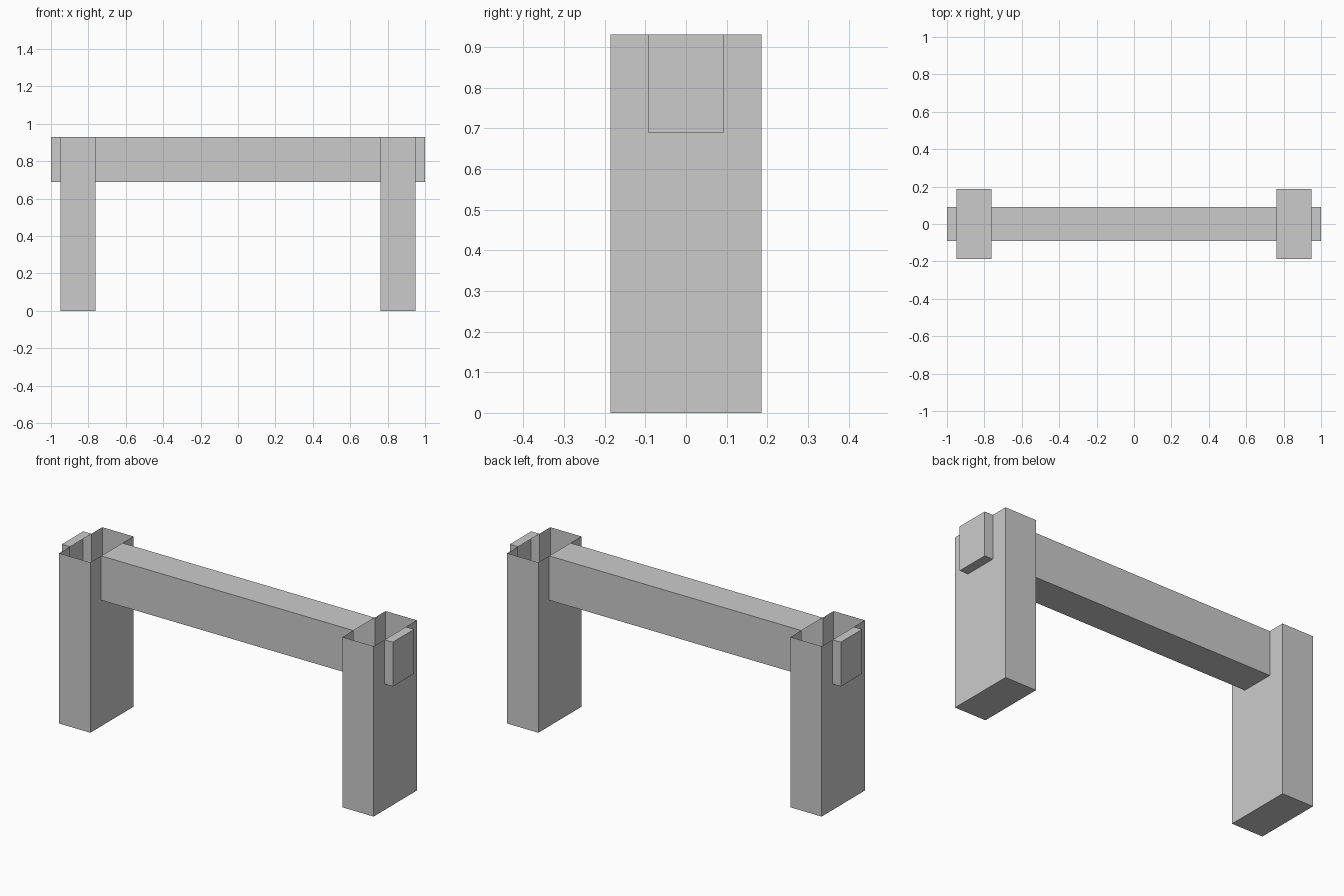
import bpy

if "Cube" in bpy.data.objects:
    bpy.data.objects.remove(bpy.data.objects["Cube"])

TOP, BEAM_Z = 0.93, 0.688        # top of everything, underside of beam
LEG_Y, BEAM_Y = 0.186, 0.092     # half depths
LEG_X0, LEG_X1, END_X = 0.762, 0.95, 1.0


def make(name, verts, faces, mirror=False):
    mesh = bpy.data.meshes.new(name)
    mesh.from_pydata(verts, [], faces)
    mesh.update()
    obj = bpy.data.objects.new(name, mesh)
    bpy.context.collection.objects.link(obj)
    if mirror:
        obj.modifiers.new("mirror", 'MIRROR').use_mirror_merge = False
    return obj


def beam_part(name, x0, x1, capped, mirror=False):
    # four-sided tube along x, optionally closed at its outer end
    ring = [(-BEAM_Y, BEAM_Z), (BEAM_Y, BEAM_Z), (BEAM_Y, TOP), (-BEAM_Y, TOP)]
    verts = [(x, y, z) for x in (x0, x1) for y, z in ring]
    faces = [(i, i + 4, (i + 1) % 4 + 4, (i + 1) % 4)[::-1] for i in range(4)]
    if capped:
        faces.append((4, 5, 6, 7))
    return make(name, verts, faces, mirror)


# Legs: open-topped shells whose side walls are notched around the beam
notched = [(-LEG_Y, 0), (LEG_Y, 0), (LEG_Y, TOP), (BEAM_Y, TOP),
           (BEAM_Y, BEAM_Z), (-BEAM_Y, BEAM_Z), (-BEAM_Y, TOP), (-LEG_Y, TOP)]
leg_verts = [(x, y, z) for x in (LEG_X0, LEG_X1) for y, z in notched]
leg_faces = [tuple(range(7, -1, -1)), tuple(range(8, 16)),
             (0, 1, 9, 8), (1, 2, 10, 9), (7, 0, 8, 15)]
make("legs", leg_verts, leg_faces, mirror=True)

# Beam between the legs, and its stubs poking out past them
beam_part("beam", -LEG_X0, LEG_X0, capped=False)
beam_part("beam_ends", LEG_X1, END_X, capped=True, mirror=True)
